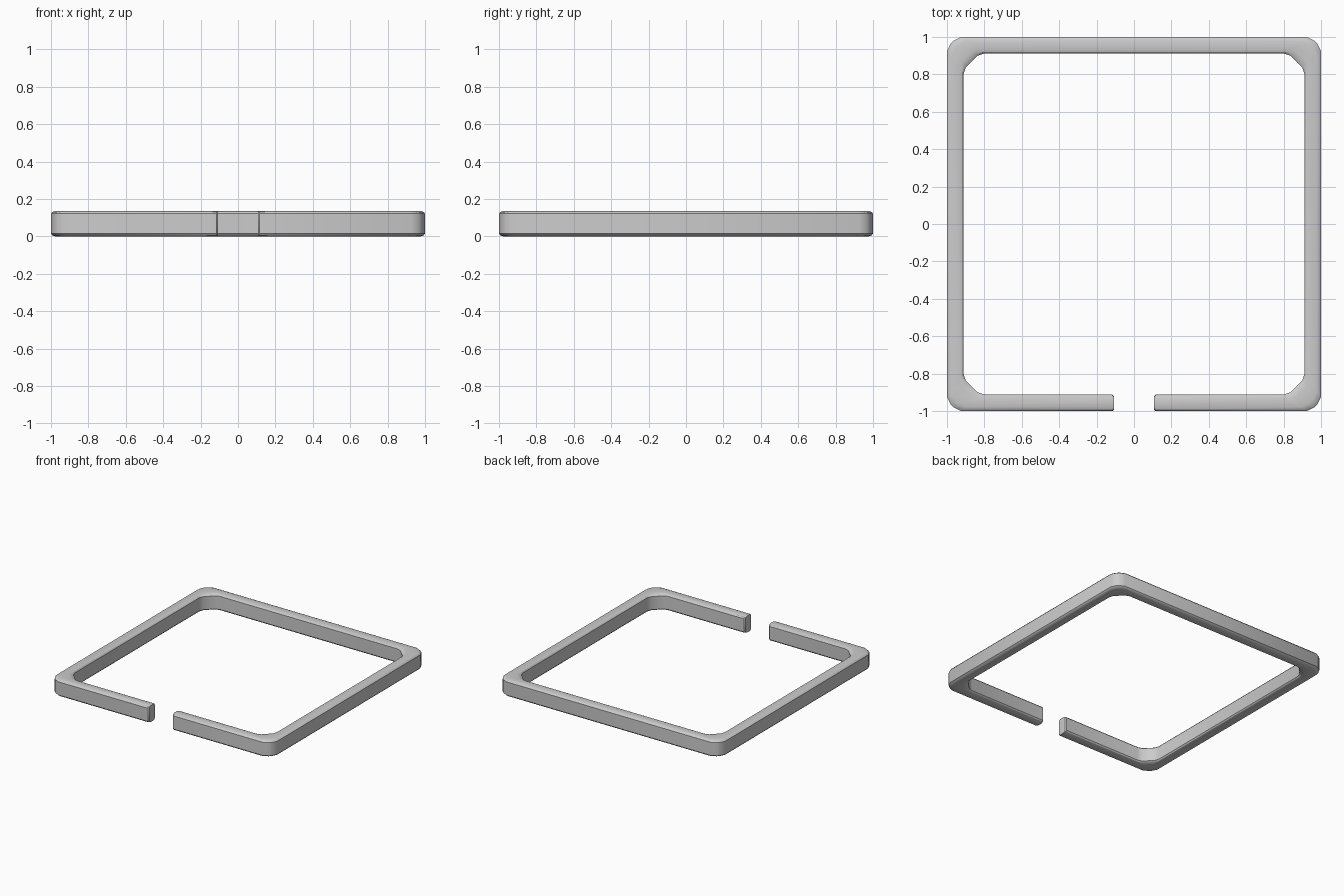
import bpy
import bmesh

if "Cube" in bpy.data.objects:
    bpy.data.objects.remove(bpy.data.objects["Cube"])

HEIGHT = 0.135

# Cross-section: fraction from outer to inner wall, height
SECTION = [(0, 0.014), (0, HEIGHT - 0.014), (0.08, HEIGHT - 0.005), (0.25, HEIGHT),
           (0.75, HEIGHT), (0.92, HEIGHT - 0.005), (1, HEIGHT - 0.014),
           (1, 0.014), (0.92, 0.005), (0.75, 0), (0.25, 0), (0.08, 0.005)]

# One rounded corner (+x, -y), walking from the front side to the right side
OUTER = [(0.925, -1.0), (0.966, -0.979), (0.979, -0.966), (1.0, -0.925)]
INNER = [(0.80, -0.912), (0.836, -0.90), (0.90, -0.836), (0.912, -0.80)]


def turn(p, quarter):
    x, y = p
    for _ in range(quarter):
        x, y = -y, x
    return x, y


# Path stations as outer/inner pairs, from one side of the gap to the other
stations = [((0.107, -0.992), (0.107, -0.920)), ((0.115, -1.0), (0.115, -0.912))]
for q in range(4):
    stations += [(turn(o, q), turn(i, q)) for o, i in zip(OUTER, INNER)]
stations += [((-0.115, -1.0), (-0.115, -0.912)), ((-0.107, -0.992), (-0.107, -0.920))]

# Sweep the section along the stations
bm = bmesh.new()
rings = []
for (ox, oy), (ix, iy) in stations:
    rings.append([bm.verts.new((ox + (ix - ox) * t, oy + (iy - oy) * t, z))
                  for t, z in SECTION])
n = len(SECTION)
for a, b in zip(rings, rings[1:]):
    for k in range(n):
        m = (k + 1) % n
        bm.faces.new((a[k], a[m], b[m], b[k]))

# Close the two ends at the gap
bm.faces.new(rings[0])
bm.faces.new(rings[-1])
bmesh.ops.recalc_face_normals(bm, faces=bm.faces)

mesh = bpy.data.meshes.new("split_frame")
bm.to_mesh(mesh)
bm.free()
frame = bpy.data.objects.new("split_frame", mesh)
bpy.context.collection.objects.link(frame)

# Soften the rounded edges
bpy.context.view_layer.objects.active = frame
frame.select_set(True)
bpy.ops.object.shade_smooth_by_angle(angle=0.5)
